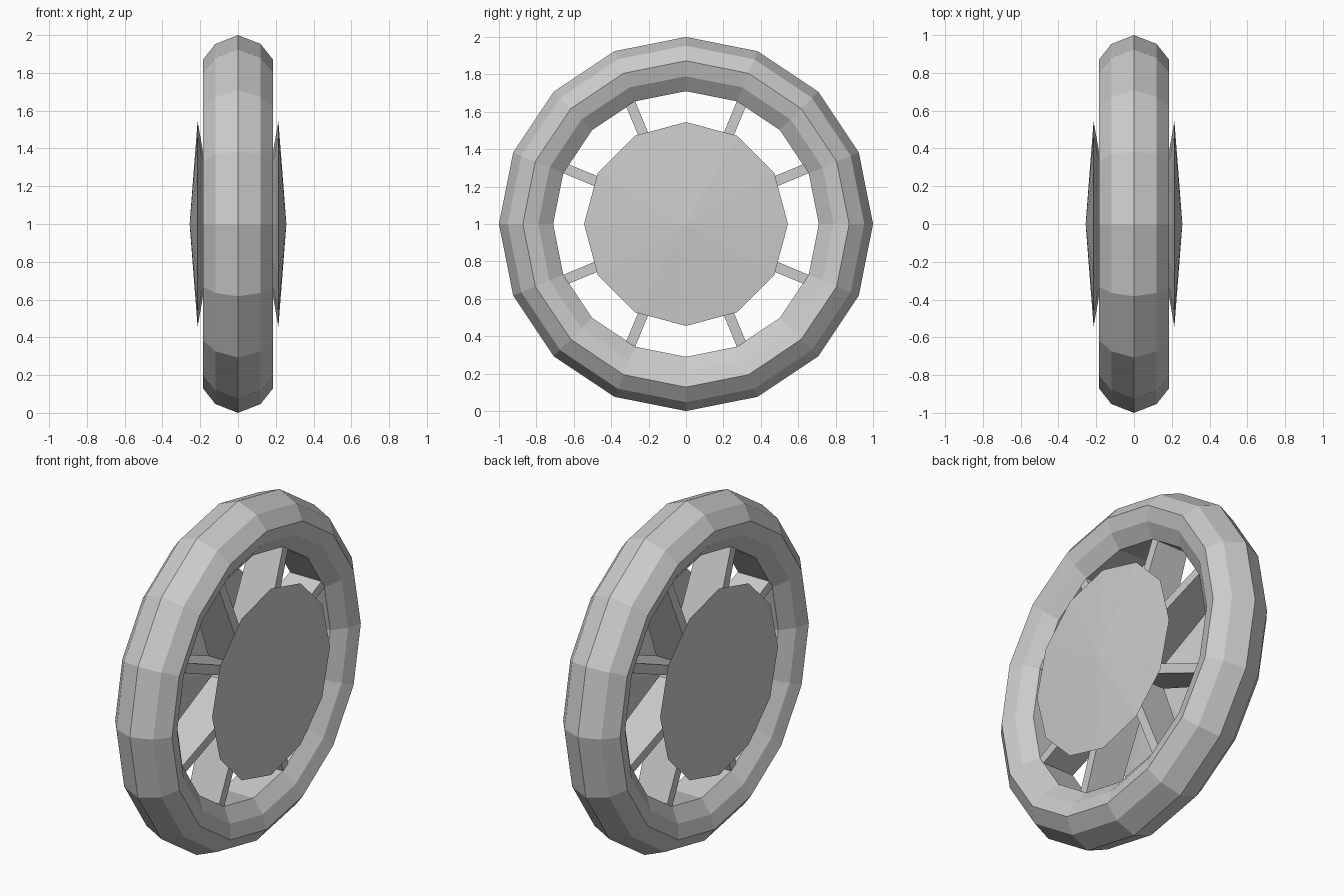
import bpy
from math import sin, cos, pi, radians

if "Cube" in bpy.data.objects:
    bpy.data.objects.remove(bpy.data.objects["Cube"])

AXLE_Z = 1.0


def make_object(name, verts, faces):
    mesh = bpy.data.meshes.new(name)
    mesh.from_pydata(verts, [], faces)
    mesh.update()
    obj = bpy.data.objects.new(name, mesh)
    bpy.context.collection.objects.link(obj)
    return obj


def lathe(name, profile, sides, closed=False):
    """Revolve (x, radius) points around the x axle; zero radius makes a tip."""
    verts, rings, faces = [], [], []
    for x, r in profile:
        start = len(verts)
        if r == 0:
            verts.append((x, 0, AXLE_Z))
            rings.append([start] * sides)
        else:
            for i in range(sides):
                a = 2 * pi * i / sides
                verts.append((x, r * sin(a), AXLE_Z + r * cos(a)))
            rings.append(list(range(start, start + sides)))
    pairs = list(zip(rings, rings[1:]))
    if closed:
        pairs.append((rings[-1], rings[0]))
    for p, q in pairs:
        for i in range(sides):
            j = (i + 1) % sides
            faces.append(list(dict.fromkeys((p[i], q[i], q[j], p[j]))))
    return make_object(name, verts, faces)


# Tyre: faceted ring with a crowned tread and narrower inner rim
half = [(0.12, 0.953), (0.184, 0.872), (0.16, 0.79), (0.10, 0.71)]
tyre_profile = [(0, 1.0)] + half + [(-x, r) for x, r in reversed(half)]
lathe("tyre", tyre_profile[::-1], 16, closed=True)

# Hub caps: shallow twelve-sided double cones, one on each side
for side, name in ((1, "hub_cap_right"), (-1, "hub_cap_left")):
    cap = [(0.118 * side, 0), (0.214 * side, 0.545), (0.256 * side, 0)]
    lathe(name, cap if side < 0 else cap[::-1], 12)


# Spokes: deep thin plates, set in pairs leaning towards the diagonals
def spoke(name, angle, shift):
    d = (sin(angle), cos(angle))
    n = (cos(angle), -sin(angle))
    verts = []
    for r, w in ((0.04, 0.125), (0.74, 0.10)):
        for x, t in ((-w, -1), (w, -1), (w, 1), (-w, 1)):
            s = shift + t * 0.0275
            verts.append((x, r * d[0] + s * n[0], AXLE_Z + r * d[1] + s * n[1]))
    faces = [(0, 1, 2, 3), (7, 6, 5, 4), (0, 4, 5, 1),
             (1, 5, 6, 2), (2, 6, 7, 3), (3, 7, 4, 0)]
    make_object(name, verts, faces)


for k in range(8):
    spoke(f"spoke_{k + 1}", radians(22.5 + 45 * k), 0.0275 if k % 2 == 0 else -0.0275)

# Consistent outward normals
for obj in bpy.context.collection.objects:
    bpy.context.view_layer.objects.active = obj
    bpy.ops.object.mode_set(mode='EDIT')
    bpy.ops.mesh.select_all(action='SELECT')
    bpy.ops.mesh.normals_make_consistent(inside=False)
    bpy.ops.object.mode_set(mode='OBJECT')
